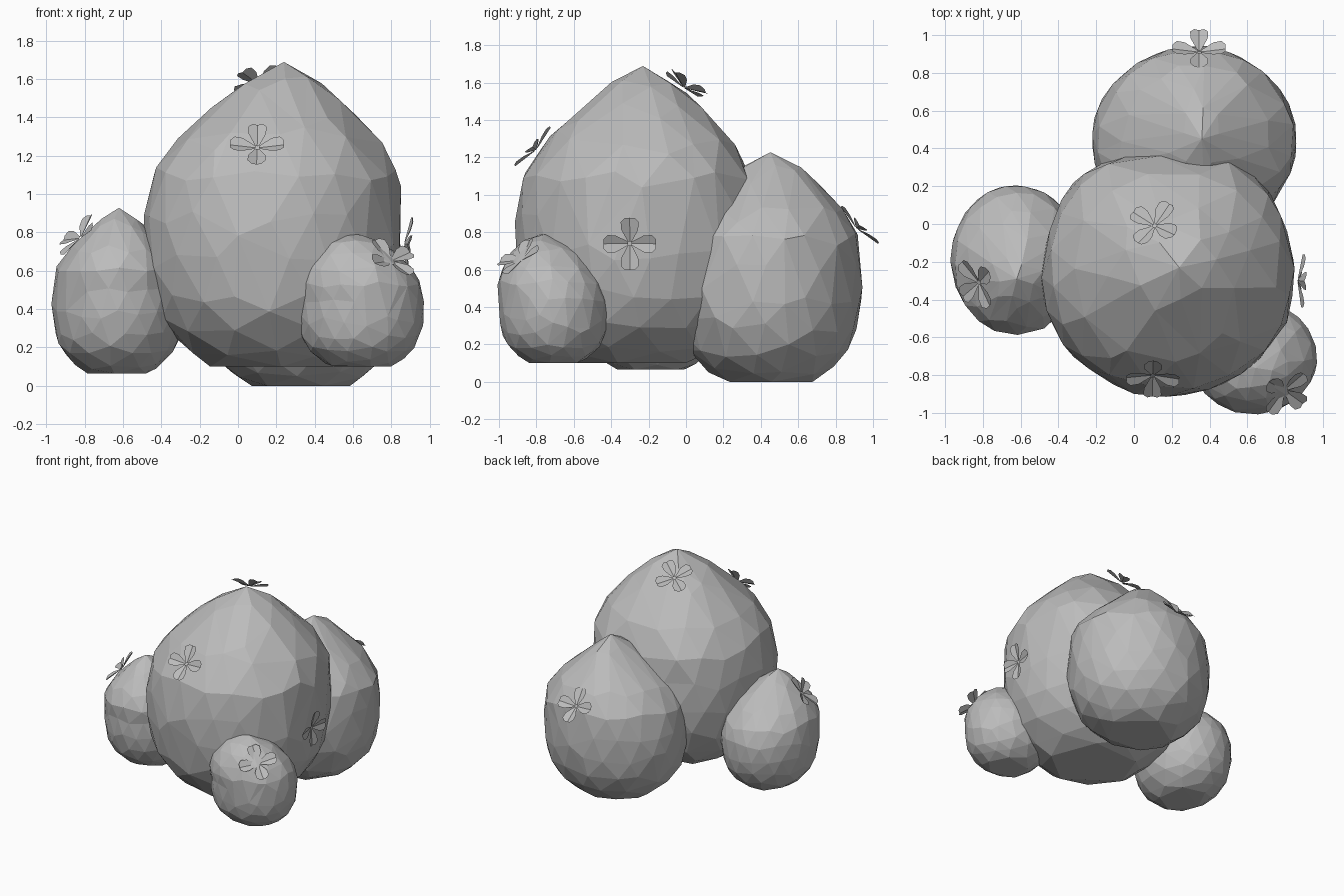
import bpy, bmesh, math, random
from mathutils import Vector, Matrix

random.seed(4)
cube = bpy.data.objects.get("Cube")
if cube:
    bpy.data.objects.remove(cube, do_unlink=True)

# One plain grey for everything
GREY = (0.5, 0.5, 0.5, 1)
stone = bpy.data.materials.new("plain grey")
stone.use_nodes = True
stone.diffuse_color = GREY
stone.node_tree.nodes["Principled BSDF"].inputs["Base Color"].default_value = GREY

# Bush outline: (height fraction, radius fraction)
PROFILE = [(0, .42), (.1, .74), (.2, .91), (.42, 1), (.63, .95),
           (.7, .88), (.82, .62), (.94, .28), (1, 0)]


def profile_radius(t):
    for (t0, r0), (t1, r1) in zip(PROFILE, PROFILE[1:]):
        if t <= t1:
            return r0 + (r1 - r0) * (t - t0) / (t1 - t0)
    return 0


def add_object(name, bm):
    mesh = bpy.data.meshes.new(name)
    bm.to_mesh(mesh)
    bm.free()
    mesh.materials.append(stone)
    obj = bpy.data.objects.new(name, mesh)
    bpy.context.collection.objects.link(obj)
    return obj


def bush(name, center, radii, bottom, top, tip, taper, turn, back_bulge=0):
    """Faceted egg with a flat base; its top leans towards tip.
    taper sharpens the upper half along x and y; back_bulge squares the back."""
    bm = bmesh.new()
    bmesh.ops.create_icosphere(bm, subdivisions=3, radius=1,
                               matrix=Matrix.Rotation(turn, 4, 'Z'))
    for v in bm.verts:
        if abs(v.co.z) < .98:
            v.co += Vector([random.uniform(-.045, .045) for _ in range(3)])
            v.co.normalize()
        t = (v.co.z + 1) / 2
        r = profile_radius(t)
        flat = Vector((v.co.x, v.co.y))
        flat = flat.normalized() if t > .005 else Vector((0, 0))
        if flat.y > 0:
            flat *= 1 + back_bulge * flat.y ** 4 * flat.x ** 2
        lean = max(0, (t - .5) * 2)
        xy = [center[i] + flat[i] * radii[i] * (r ** taper[i] if t > .42 else r)
              + (tip[i] - center[i]) * lean for i in (0, 1)]
        v.co = (*xy, bottom + (top - bottom) * max(0, (t - .02) / .98))
    obj = add_object(name, bm)
    # Fewer, more irregular facets
    mod = obj.modifiers.new("facets", 'DECIMATE')
    mod.ratio = .8


def flower(name, center, normal, spin=0):
    """Four creased petals spread over a bush surface."""
    bm = bmesh.new()
    # Half petal: distance out, half width
    outline = [(.01, .01), (.075, .045), (.118, .048), (.14, .026)]
    for k in range(4):
        turn = Matrix.Rotation(spin + k * math.pi / 2, 3, 'Z')
        ridge = [bm.verts.new(turn @ Vector((d, 0, d * .17))) for d, w in outline]
        for side in (1, -1):
            edge = [bm.verts.new(turn @ Vector((d, side * w, d * .17 + w * .33)))
                    for d, w in outline]
            for i in range(3):
                quad = [ridge[i], ridge[i + 1], edge[i + 1], edge[i]]
                bm.faces.new(quad if side > 0 else quad[::-1])
    # Local y points uphill along the surface
    n = Vector(normal).normalized()
    across = Vector((0, 0, 1)).cross(n).normalized()
    frame = Matrix((across, n.cross(across), n)).transposed()
    bm.transform(Matrix.Translation(center) @ frame.to_4x4())
    add_object(name, bm)


# Bushes
bush("main_bush", (.18, -.275), (.685, .65), .1, 1.69, (.24, -.23), (1, 1), .3, .55)
bush("back_bush", (.32, .435), (.555, .515), 0, 1.23, (.36, .45), (1.35, .95), .9)
bush("right_bush", (-.625, -.185), (.35, .4), .065, .93, (-.62, -.29), (1.1, 1.1), 1.4)
bush("left_front_bush", (.64, -.705), (.335, .3), .1, .79, (.6, -.76), (.65, .65), .5)

# Flowers
flower("main_front_flower", (.1, -.8, 1.24), (-.02, -.72, .66))
flower("main_side_flower", (.865, -.3, .74), (1, -.03, -.1))
flower("main_top_flower", (.11, -.01, 1.57), (-.2, .5, .8), .6)
flower("back_flower", (.345, .91, .82), (0, .7, .7))
flower("right_flower", (-.82, -.31, .77), (-.72, -.3, .68), .25)
flower("left_front_flower", (.795, -.88, .65), (.38, -.55, .73), .3)
